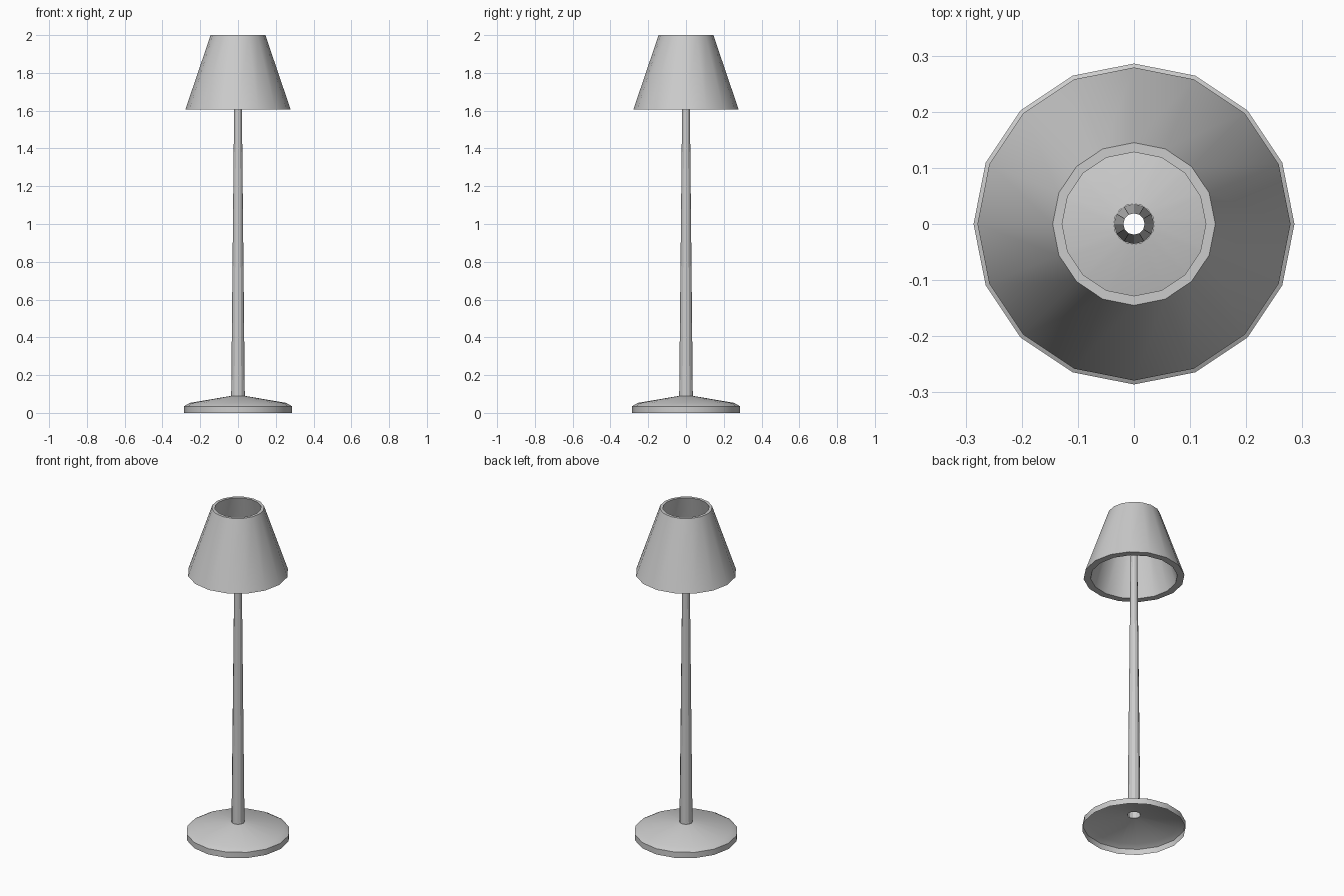
import bpy
import bmesh
from math import cos, sin, pi, radians

if "Cube" in bpy.data.objects:
    bpy.data.objects.remove(bpy.data.objects["Cube"])


def lathe(name, profile, sides, closed=False, smooth_angle=40):
    """Turn a (radius, z) profile around the z axis into a faceted shell."""
    bm = bmesh.new()
    rings = [[bm.verts.new((r * cos(2 * pi * i / sides), r * sin(2 * pi * i / sides), z))
              for i in range(sides)] for r, z in profile]
    pairs = list(zip(rings, rings[1:]))
    if closed:
        pairs.append((rings[-1], rings[0]))
    for low, high in pairs:
        for i in range(sides):
            j = (i + 1) % sides
            bm.faces.new((low[i], low[j], high[j], high[i]))
    mesh = bpy.data.meshes.new(name)
    bm.to_mesh(mesh)
    bm.free()
    obj = bpy.data.objects.new(name, mesh)
    bpy.context.collection.objects.link(obj)
    bpy.ops.object.select_all(action='DESELECT')
    obj.select_set(True)
    bpy.context.view_layer.objects.active = obj
    bpy.ops.object.shade_smooth_by_angle(angle=radians(smooth_angle))
    return obj


# Hollow foot, open underneath with a hole for the pole
lathe("base", [(0.286, 0.0), (0.286, 0.035), (0.255, 0.053), (0.036, 0.09)], 16)

# Tapered open tube ending inside the shade
lathe("pole", [(0.036, 0.09), (0.019, 1.77)], 12, smooth_angle=25)

# Thick-walled conical shade, open at both ends
lathe("shade", [(0.279, 1.605), (0.145, 2.0), (0.128, 2.0), (0.24, 1.605)], 16, closed=True)
